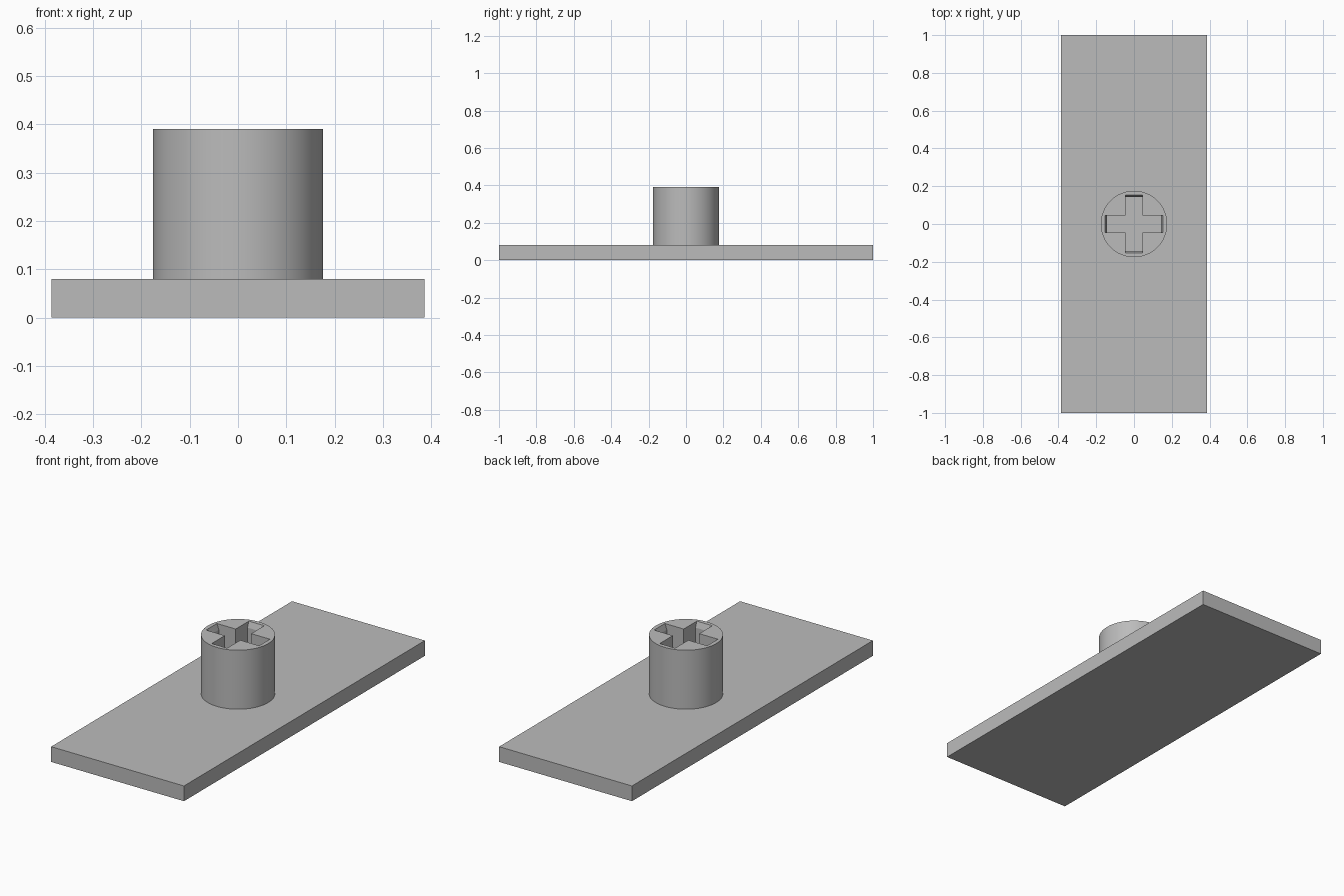
import bpy, bmesh, math

cube = bpy.data.objects.get("Cube")
if cube:
    bpy.data.objects.remove(cube, do_unlink=True)

grey = bpy.data.materials.new("plain grey")
grey.use_nodes = True
colour = (0.5, 0.5, 0.5, 1)
grey.diffuse_color = colour
grey.node_tree.nodes["Principled BSDF"].inputs["Base Color"].default_value = colour

PLATE_TOP, STEM_TOP = 0.08, 0.39
ARM_HALF, REACH, MOUTH_REACH = 0.045, 0.143, 0.154
LEAD_IN = 0.03


def loft(name, rings):
    """Closed solid through a stack of (outline, height) rings."""
    bm = bmesh.new()
    loops = [[bm.verts.new((x, y, z)) for x, y in pts] for pts, z in rings]
    bm.faces.new(loops[0][::-1])
    bm.faces.new(loops[-1])
    n = len(loops[0])
    for low, high in zip(loops, loops[1:]):
        for i in range(n):
            j = (i + 1) % n
            bm.faces.new((low[i], low[j], high[j], high[i]))
    bmesh.ops.recalc_face_normals(bm, faces=bm.faces)
    mesh = bpy.data.meshes.new(name)
    bm.to_mesh(mesh)
    bm.free()
    mesh.materials.append(grey)
    obj = bpy.data.objects.new(name, mesh)
    bpy.context.collection.objects.link(obj)
    return obj


def cross(reach):
    """Plus-shaped outline, one arm turned through four quarters."""
    points = []
    for turn in range(4):
        c, s = (1, 0, -1, 0)[turn], (0, 1, 0, -1)[turn]
        for x, y in ((reach, -ARM_HALF), (reach, ARM_HALF), (ARM_HALF, ARM_HALF)):
            points.append((x * c - y * s, x * s + y * c))
    return points


# Flat base plate
plate = [(-0.386, -1), (0.386, -1), (0.386, 1), (-0.386, 1)]
loft("base_plate", [(plate, 0), (plate, PLATE_TOP)])

# Round stem
circle = [(0.176 * math.cos(a), 0.176 * math.sin(a))
          for a in (math.tau * i / 64 for i in range(64))]
stem = loft("stem", [(circle, PLATE_TOP), (circle, STEM_TOP)])

# Cross socket with sloped lead-ins at the arm ends, open down to the plate
cutter = loft("socket_cutter", [
    (cross(REACH), PLATE_TOP - 0.02),
    (cross(REACH), STEM_TOP - LEAD_IN),
    (cross(MOUTH_REACH), STEM_TOP),
    (cross(MOUTH_REACH), STEM_TOP + 0.02),
])
cutter.hide_render = True
cutter.hide_viewport = True

socket = stem.modifiers.new("socket", "BOOLEAN")
socket.operation = "DIFFERENCE"
socket.solver = "EXACT"
socket.object = cutter

# Apply the cut, then smooth only the round wall
bpy.context.view_layer.update()
cut_mesh = bpy.data.meshes.new_from_object(
    stem.evaluated_get(bpy.context.evaluated_depsgraph_get()))
stem.modifiers.clear()
stem.data = cut_mesh
bpy.data.objects.remove(cutter, do_unlink=True)
bpy.ops.object.select_all(action="DESELECT")
stem.select_set(True)
bpy.context.view_layer.objects.active = stem
bpy.ops.object.shade_smooth_by_angle(angle=math.radians(15))
